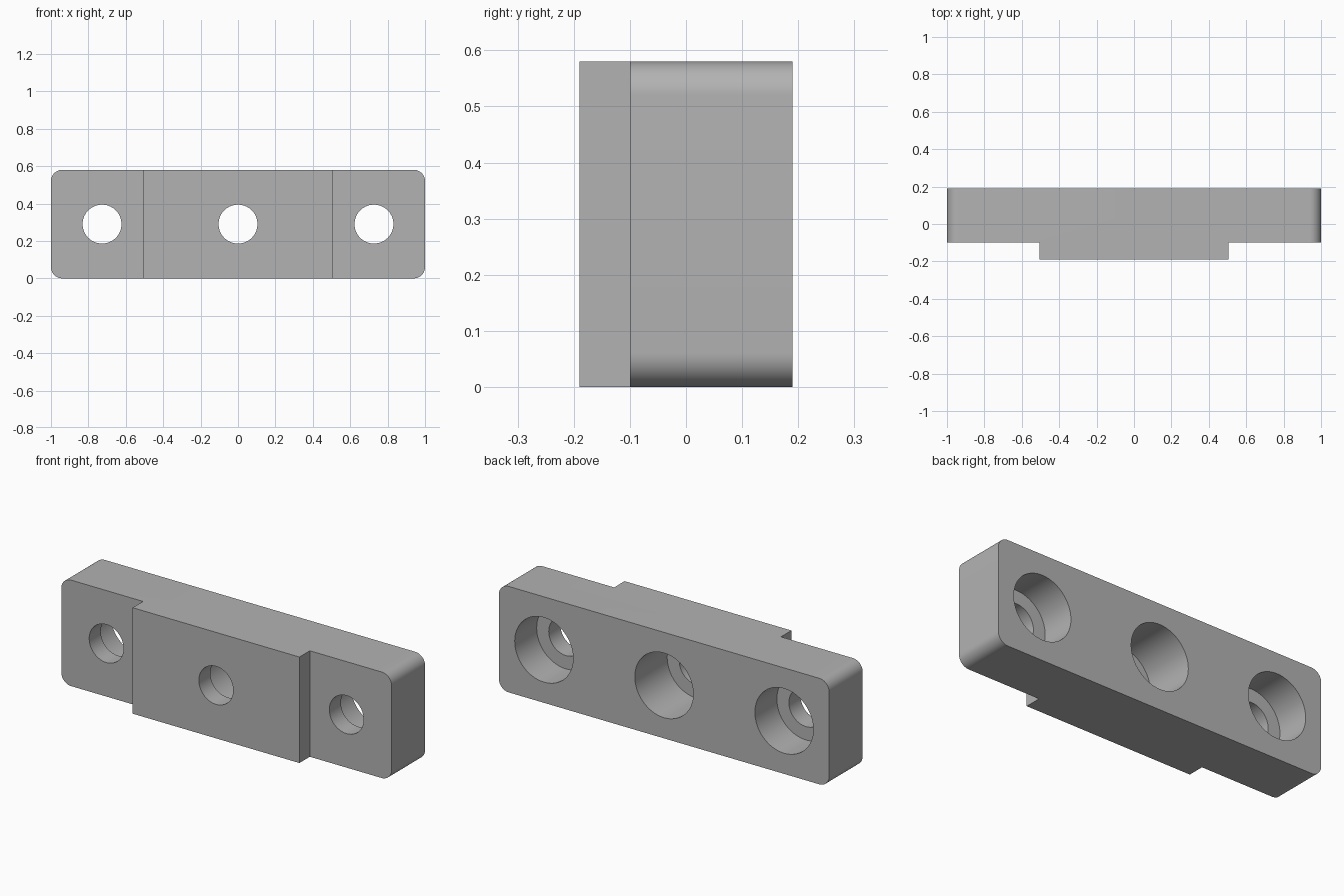
import bpy, bmesh, math
from mathutils import Matrix

if "Cube" in bpy.data.objects:
    bpy.data.objects.remove(bpy.data.objects["Cube"])

HEIGHT, HALF_DEPTH, STEP_Y, PAD_X = 0.58, 0.19, -0.10, 0.505
CORNER = 0.06
MID = HEIGHT / 2

grey = bpy.data.materials.new("plain grey")
grey.diffuse_color = (0.45, 0.45, 0.45, 1)
grey.use_nodes = True
grey.node_tree.nodes["Principled BSDF"].inputs["Base Color"].default_value = grey.diffuse_color


def make_object(name, bm):
    bmesh.ops.recalc_face_normals(bm, faces=bm.faces)
    mesh = bpy.data.meshes.new(name)
    bm.to_mesh(mesh)
    bm.free()
    mesh.materials.append(grey)
    obj = bpy.data.objects.new(name, mesh)
    bpy.context.collection.objects.link(obj)
    return obj


def cut_cylinder(x, radius, y0, y1):
    bm = bmesh.new()
    place = Matrix.Translation((x, (y0 + y1) / 2, MID)) @ Matrix.Rotation(math.pi / 2, 4, 'X')
    bmesh.ops.create_cone(bm, cap_ends=True, segments=64, radius1=radius,
                          radius2=radius, depth=y1 - y0, matrix=place)
    return make_object("hole_cutter", bm)


def cut_box(x0, x1, y0, y1):
    bm = bmesh.new()
    place = Matrix.Translation(((x0 + x1) / 2, (y0 + y1) / 2, MID)) \
        @ Matrix.Diagonal((abs(x1 - x0), y1 - y0, 1, 1))
    bmesh.ops.create_cube(bm, size=1, matrix=place)
    return make_object("step_cutter", bm)


# Bar: rounded rectangle extruded through the full depth
bm = bmesh.new()
corners = [(1, 1, 0), (-1, 1, 90), (-1, -1, 180), (1, -1, 270)]
verts = []
for sx, sz, start in corners:
    for i in range(13):
        a = math.radians(start + 90 * i / 12)
        verts.append(bm.verts.new((sx * (1 - CORNER) + CORNER * math.cos(a), -HALF_DEPTH,
                                   MID + sz * (MID - CORNER) + CORNER * math.sin(a))))
face = bm.faces.new(verts)
extruded = bmesh.ops.extrude_face_region(bm, geom=[face], use_keep_orig=True)["geom"]
bmesh.ops.translate(bm, vec=(0, 2 * HALF_DEPTH, 0),
                    verts=[v for v in extruded if isinstance(v, bmesh.types.BMVert)])
bar = make_object("mounting_bar", bm)

# Front steps at both ends leave the raised centre pad
cutters = [cut_box(s * PAD_X, s * 1.2, -0.4, STEP_Y) for s in (-1, 1)]

# Three through holes with wide counterbores from the back
for x, floor in ((-0.727, 0.0), (0, -0.09), (0.727, 0.0)):
    cutters.append(cut_cylinder(x, 0.177, floor, 0.3))
    cutters.append(cut_cylinder(x, 0.104, -0.3, 0.25))

for cutter in cutters:
    cutter.hide_render = True
    mod = bar.modifiers.new("cut", 'BOOLEAN')
    mod.operation = 'DIFFERENCE'
    mod.solver = 'EXACT'
    mod.object = cutter

# Apply the cuts and discard the helpers
bpy.context.view_layer.update()
result = bpy.data.meshes.new_from_object(bar.evaluated_get(bpy.context.evaluated_depsgraph_get()))
bar.modifiers.clear()
bar.data = result
for cutter in cutters:
    bpy.data.objects.remove(cutter)
bar.data.materials.clear()
bar.data.materials.append(grey)
for poly in bar.data.polygons:
    poly.material_index = 0

bpy.context.view_layer.objects.active = bar
bar.select_set(True)
bpy.ops.object.shade_smooth_by_angle(angle=math.radians(30))
